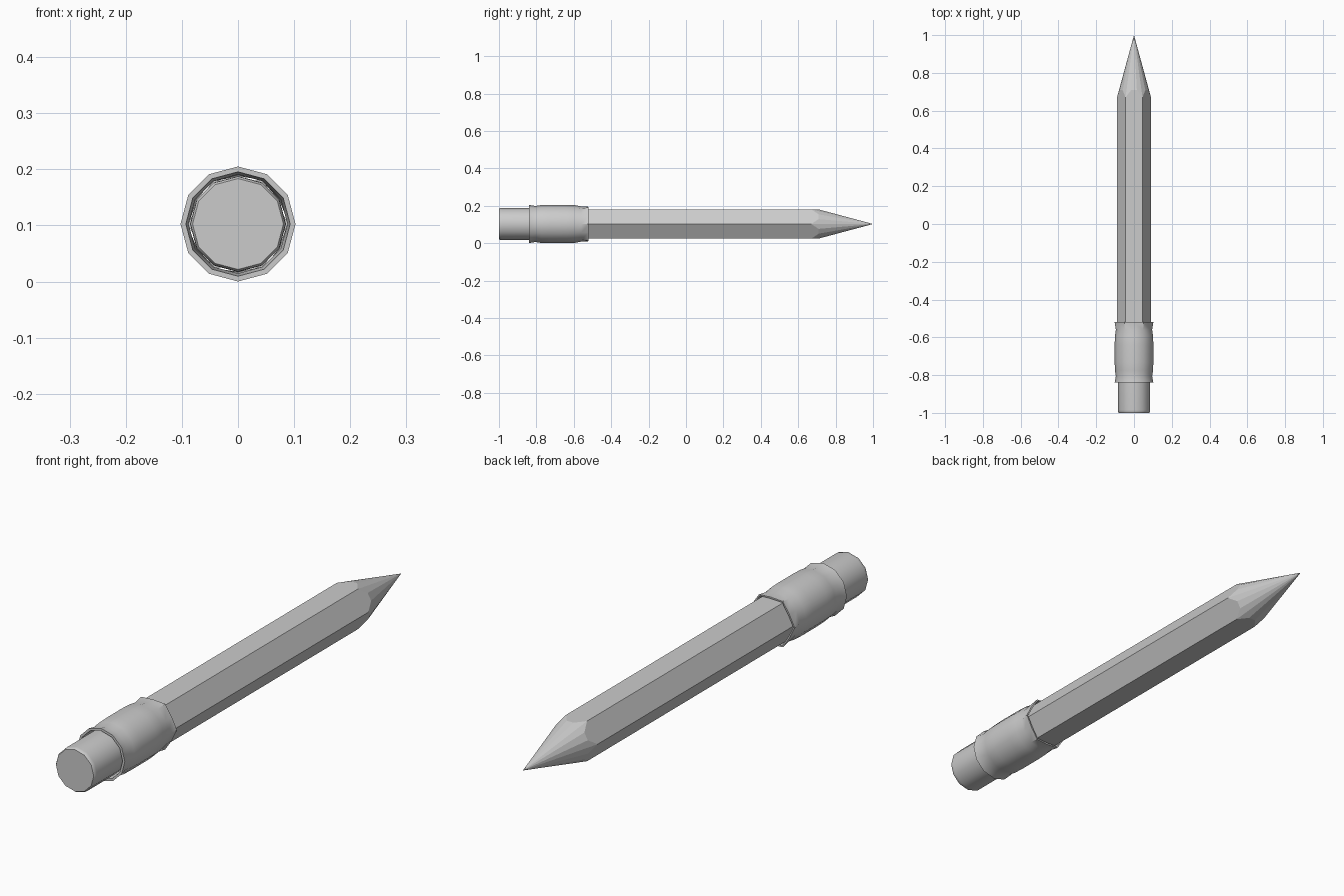
import bpy, bmesh
from math import sin, cos, pi, radians

cube = bpy.data.objects.get("Cube")
if cube:
    bpy.data.objects.remove(cube)

CENTRE_Z = 0.1025
SIDES = 12

grey = bpy.data.materials.new("plain grey")
grey.use_nodes = True
grey.diffuse_color = (0.6, 0.6, 0.6, 1)
grey.node_tree.nodes["Principled BSDF"].inputs["Base Color"].default_value = (0.6, 0.6, 0.6, 1)


def finish(bm, name, smooth_angle=None):
    bmesh.ops.recalc_face_normals(bm, faces=bm.faces)
    mesh = bpy.data.meshes.new(name)
    bm.to_mesh(mesh)
    bm.free()
    mesh.materials.append(grey)
    obj = bpy.data.objects.new(name, mesh)
    bpy.context.collection.objects.link(obj)
    obj.location.z = CENTRE_Z
    if smooth_angle:
        bpy.ops.object.select_all(action='DESELECT')
        obj.select_set(True)
        bpy.context.view_layer.objects.active = obj
        bpy.ops.object.shade_smooth_by_angle(angle=radians(smooth_angle))
    return obj


def lathe(name, profile, smooth_angle, closed=False):
    """Turn (y, corner radius, in-between radius) rows about the y axis."""
    bm = bmesh.new()
    rings = []
    for y, even, odd in profile:
        rings.append([bm.verts.new(((odd if i % 2 else even) * cos(2 * pi * i / SIDES), y,
                                    (odd if i % 2 else even) * sin(2 * pi * i / SIDES)))
                      for i in range(SIDES)])
    pairs = list(zip(rings, rings[1:]))
    if closed:
        pairs.append((rings[-1], rings[0]))
    else:
        bm.faces.new(rings[0])
        bm.faces.new(rings[-1])
    for a, b in pairs:
        for i in range(SIDES):
            j = (i + 1) % SIDES
            bm.faces.new((a[i], a[j], b[j], b[i]))
    return finish(bm, name, smooth_angle)


# Hexagonal shaft sharpened to a point
bm = bmesh.new()
R, TIP, TAPER = 0.09, 1.0, 0.33
corners = [(R * cos(k * pi / 3), R * sin(k * pi / 3)) for k in range(6)]
base, shoulder = [], []
for k, (x, z) in enumerate(corners):
    nx, nz = corners[(k + 1) % 6]
    base.append(bm.verts.new((x, -0.78, z)))
    for t in (0, 1 / 3, 2 / 3):
        px, pz = x + (nx - x) * t, z + (nz - z) * t
        radius = (px * px + pz * pz) ** 0.5
        shoulder.append(bm.verts.new((px, TIP - TAPER * radius / R, pz)))
apex = bm.verts.new((0, TIP, 0))
bm.faces.new(base)
for k in range(6):
    edge = [shoulder[(3 * k + s) % 18] for s in range(4)]
    bm.faces.new([base[k], base[(k + 1) % 6]] + edge[::-1])
    for a, b in zip(edge, edge[1:]):
        bm.faces.new((a, b, apex))
finish(bm, "shaft")

# Crimped sleeve: round at the eraser end, six-sided at the shaft end
lathe("sleeve", [
    (-0.84, 0.1025, 0.1025),
    (-0.805, 0.096, 0.096),
    (-0.775, 0.101, 0.101),
    (-0.73, 0.1025, 0.1025),
    (-0.64, 0.1025, 0.1025),
    (-0.595, 0.101, 0.101),
    (-0.56, 0.096, 0.094),
    (-0.52, 0.1025, 0.092),
    (-0.52, 0.097, 0.086),
    (-0.56, 0.091, 0.085),
    (-0.79, 0.088, 0.088),
    (-0.84, 0.093, 0.093)], 40, closed=True)

# Eraser with a softened end
lathe("eraser", [
    (-1.0, 0.081, 0.081),
    (-0.995, 0.0845, 0.0845),
    (-0.985, 0.0855, 0.0855),
    (-0.76, 0.0855, 0.0855)], 50)
